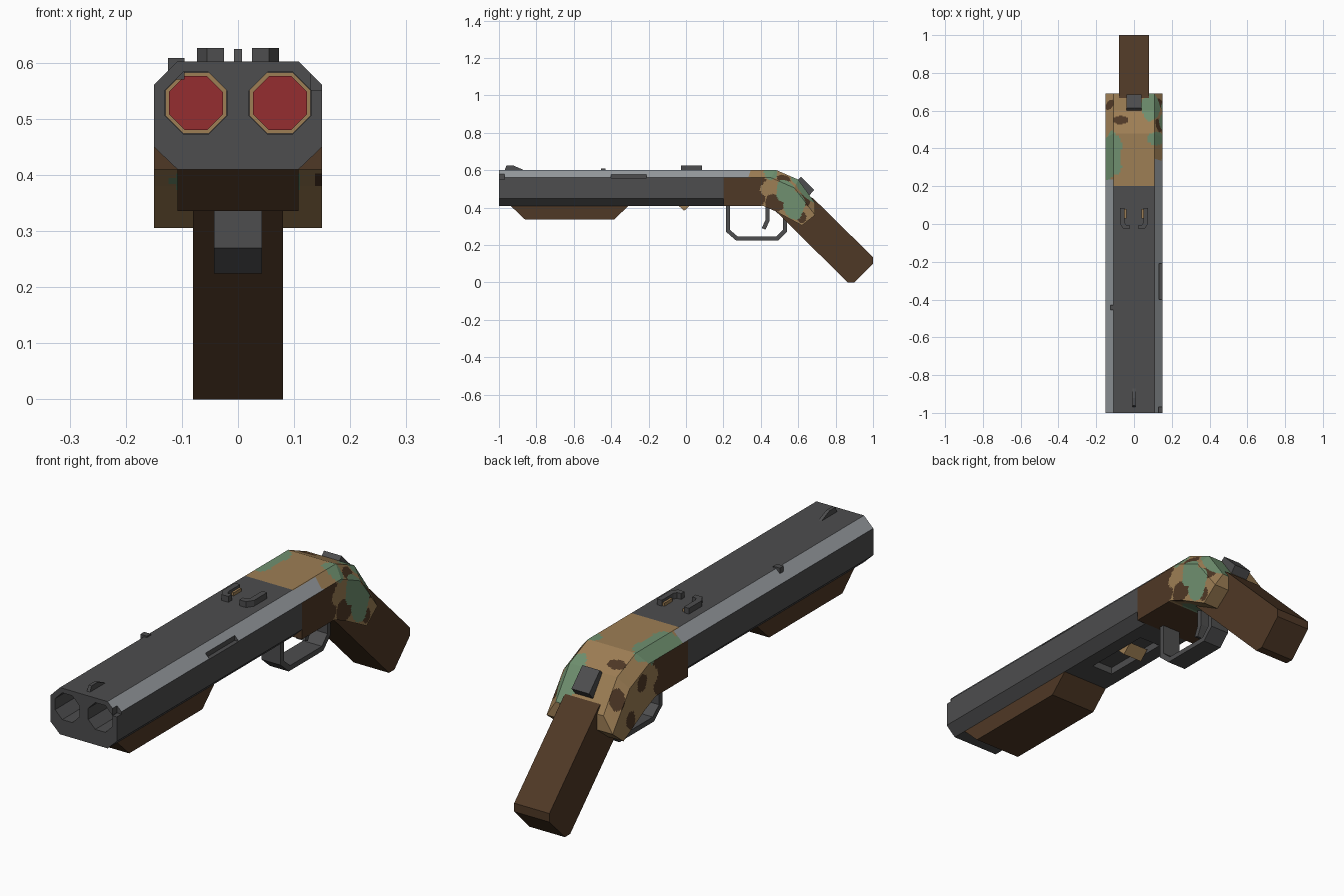
import bpy, bmesh, math
from mathutils import Vector

cube = bpy.data.objects.get("Cube")
if cube:
    bpy.data.objects.remove(cube, do_unlink=True)


def material(name, rgb):
    m = bpy.data.materials.new(name)
    m.use_nodes = True
    m.diffuse_color = (*rgb, 1)
    m.node_tree.nodes["Principled BSDF"].inputs["Base Color"].default_value = (*rgb, 1)
    return m


DARK = material("dark steel", (0.075, 0.075, 0.077))
LIGHT = material("light steel", (0.30, 0.32, 0.34))
WOOD = material("dark wood", (0.078, 0.04, 0.019))
TAN = material("camo tan", (0.34, 0.21, 0.09))
GREEN = material("camo green", (0.16, 0.28, 0.16))
RED = material("shell red", (0.30, 0.026, 0.03))


def finish(name, bm, *mats):
    bmesh.ops.recalc_face_normals(bm, faces=bm.faces)
    mesh = bpy.data.meshes.new(name)
    bm.to_mesh(mesh)
    bm.free()
    for m in mats:
        mesh.materials.append(m)
    ob = bpy.data.objects.new(name, mesh)
    bpy.context.collection.objects.link(ob)
    return ob


def prism(name, axis, pts, lo, hi, mat):
    """Extrude a 2D outline along an axis."""
    place = {"x": lambda u, v, d: (d, u, v),
             "y": lambda u, v, d: (u, d, v),
             "z": lambda u, v, d: (u, v, d)}[axis]
    bm = bmesh.new()
    a = [bm.verts.new(place(u, v, lo)) for u, v in pts]
    b = [bm.verts.new(place(u, v, hi)) for u, v in pts]
    bm.faces.new(a)
    bm.faces.new(b)
    for i in range(len(pts)):
        j = (i + 1) % len(pts)
        bm.faces.new((a[i], a[j], b[j], b[i]))
    return finish(name, bm, mat)


def box(name, x, y, z, mat):
    rect = [(x[0], y[0]), (x[1], y[0]), (x[1], y[1]), (x[0], y[1])]
    return prism(name, "z", rect, z[0], z[1], mat)


def octagon(cx, cz, apothem):
    r = apothem / math.cos(math.pi / 8)
    angles = [math.pi / 8 + k * math.pi / 4 for k in range(8)]
    return [(cx + r * math.cos(a), cz + r * math.sin(a)) for a in angles]


def cut(target, cutter):
    mod = target.modifiers.new("cut", "BOOLEAN")
    mod.operation, mod.solver, mod.object = "DIFFERENCE", "EXACT", cutter
    bpy.context.view_layer.objects.active = target
    bpy.ops.object.modifier_apply(modifier=mod.name)
    bpy.data.objects.remove(cutter, do_unlink=True)


# Barrel block with bores, side notches and loading slot
half = [(0.108, 0.41), (0.15, 0.45), (0.15, 0.56), (0.108, 0.602)]
barrel = prism("barrel_block", "y", half + [(-x, z) for x, z in reversed(half)], -1, 0.2, DARK)
for s in (-1, 1):
    cut(barrel, prism("bore_cutter", "y", octagon(s * 0.075, 0.528, 0.055), -1.1, 0.1, DARK))
cut(barrel, box("notch_cutter", (0.132, 0.2), (-0.4, -0.21), (0.558, 0.7), DARK))
cut(barrel, box("notch_cutter", (0.13, 0.2), (-1.1, -0.97), (0.55, 0.7), DARK))
cut(barrel, box("slot_cutter", (-0.05, 0.05), (-0.2, 0.1), (0.3, 0.44), DARK))
barrel.data.materials.append(LIGHT)
for f in barrel.data.polygons:
    f.material_index = int(abs(f.normal.x) > 0.5 and f.normal.z > 0.5
                           and abs(f.center.x) + f.center.z > 0.70)

# Shells seated in the bores
for s, side in ((-1, "right"), (1, "left")):
    prism(side + "_shell_rim", "y", octagon(s * 0.075, 0.528, 0.0545), 0.02, 0.098, TAN)
    prism(side + "_shell", "y", octagon(s * 0.075, 0.528, 0.048), 0.012, 0.09, RED)
prism("loading_wedge", "x", [(-0.05, 0.42), (-0.01, 0.383), (0.03, 0.42)], -0.045, 0.045, TAN)
box("side_pin", (-0.125, -0.095), (-0.455, -0.43), (0.57, 0.608), DARK)

# Receiver: chamfered section lofted around the bend (top, shoulder, bottom)
stations = [((0.2, 0.602), (0.2, 0.56), (0.2, 0.41)),
            ((0.48, 0.602), (0.455, 0.56), (0.41, 0.41)),
            ((0.6, 0.55), (0.58, 0.505), (0.48, 0.38)),
            ((0.69, 0.425), (0.69, 0.36), (0.62, 0.305))]
bm = bmesh.new()
rings = []
for top, side, bottom in stations:
    right = [(-0.15, *bottom), (-0.15, *side), (-0.108, *top)]
    ring = right + [(-x, y, z) for x, y, z in reversed(right)]
    rings.append([bm.verts.new(p) for p in ring])
for a, b in zip(rings, rings[1:]):
    for i in range(6):
        j = (i + 1) % 6
        bm.faces.new((a[i], a[j], b[j], b[i]))
for r in (rings[0], rings[-1]):
    bm.faces.new((r[0], r[1], r[4], r[5]))
    bm.faces.new((r[1], r[2], r[3], r[4]))
bmesh.ops.subdivide_edges(bm, edges=bm.edges[:], cuts=22, use_grid_fill=True)

# Camouflage blobs: centre, radii, slot (1 green, 2 brown, 3 steel)
blobs = [((0.09, 0.64, 0.52), (0.05, 0.11, 0.1), 1),
         ((-0.14, 0.36, 0.59), (0.08, 0.13, 0.05), 1),
         ((0.13, 0.45, 0.59), (0.065, 0.035, 0.045), 1),
         ((0.15, 0.53, 0.49), (0.03, 0.05, 0.06), 1),
         ((0.15, 0.58, 0.41), (0.03, 0.055, 0.07), 1),
         ((0, 0.46, 0.37), (0.12, 0.09, 0.07), 1),
         ((-0.07, 0.55, 0.57), (0.04, 0.025, 0.05), 2),
         ((-0.13, 0.63, 0.47), (0.03, 0.03, 0.05), 2),
         ((-0.15, 0.5, 0.50), (0.03, 0.03, 0.035), 2),
         ((-0.15, 0.57, 0.37), (0.03, 0.03, 0.035), 2),
         ((0.14, 0.53, 0.56), (0.03, 0.04, 0.025), 2),
         ((0.15, 0.64, 0.45), (0.04, 0.03, 0.04), 2),
         ((0.15, 0.62, 0.35), (0.03, 0.025, 0.03), 2),
         ((0.15, 0.47, 0.42), (0.03, 0.05, 0.05), 2)]


def camo(p):
    wave = 0.015 * math.sin(p.z * 60)
    if abs(p.x) > 0.11 and p.z > 0.56 and p.y < (0.34 if p.x > 0 else 0.235):
        return 3
    if p.z < 0.56 and p.y < 0.41 + wave:
        return 2
    for centre, radii, slot in blobs:
        d = p - Vector(centre)
        warp = 1 + 0.2 * math.sin(40 * p.y + 50 * p.z + 30 * p.x)
        if sum((a / r) ** 2 for a, r in zip(d, radii)) < warp:
            return slot
    return 0


for f in bm.faces:
    f.material_index = camo(f.calc_center_median())
finish("receiver", bm, TAN, GREEN, WOOD, LIGHT)

# Wooden grip and fore-end
prism("grip", "x", [(0.45, 0.41), (0.6, 0.49), (0.68, 0.45), (1, 0.135), (1, 0.1),
                    (0.9, 0), (0.865, 0)], -0.08, 0.08, WOOD)
prism("fore_end", "x", [(-0.94, 0.412), (-0.86, 0.336), (-0.385, 0.336), (-0.305, 0.412)],
      -0.108, 0.108, WOOD)

# Trigger guard strap and trigger
outer = [(0.215, 0.415), (0.215, 0.27), (0.268, 0.224), (0.492, 0.224), (0.54, 0.272), (0.54, 0.36)]
inner = [(0.519, 0.36), (0.519, 0.283), (0.483, 0.245), (0.277, 0.245), (0.236, 0.28), (0.236, 0.415)]
prism("trigger_guard", "x", outer + inner, -0.043, 0.043, DARK)
prism("trigger", "x", [(0.425, 0.415), (0.425, 0.335), (0.405, 0.29), (0.425, 0.283),
                       (0.447, 0.33), (0.447, 0.415)], -0.02, 0.02, DARK)

# Sights and top lever button
hook = [(0.05, 0.085), (0.073, 0.085), (0.073, 0), (0.055, -0.027), (0.025, -0.027),
        (0.025, -0.004), (0.043, -0.004), (0.05, 0.01)]
for s, side in ((-1, "right"), (1, "left")):
    prism(side + "_rear_sight", "z", [(s * x, y) for x, y in hook], 0.6, 0.626, DARK)
    box(side + "_sight_insert", sorted((s * 0.041, s * 0.05)), (0.03, 0.08), (0.6, 0.615), TAN)
prism("front_sight", "x", [(-0.97, 0.6), (-0.96, 0.624), (-0.92, 0.624), (-0.865, 0.6)],
      -0.007, 0.007, DARK)
prism("top_button", "x", [(0.59, 0.54), (0.615, 0.565), (0.685, 0.495), (0.655, 0.46)],
      -0.04, 0.04, DARK)
